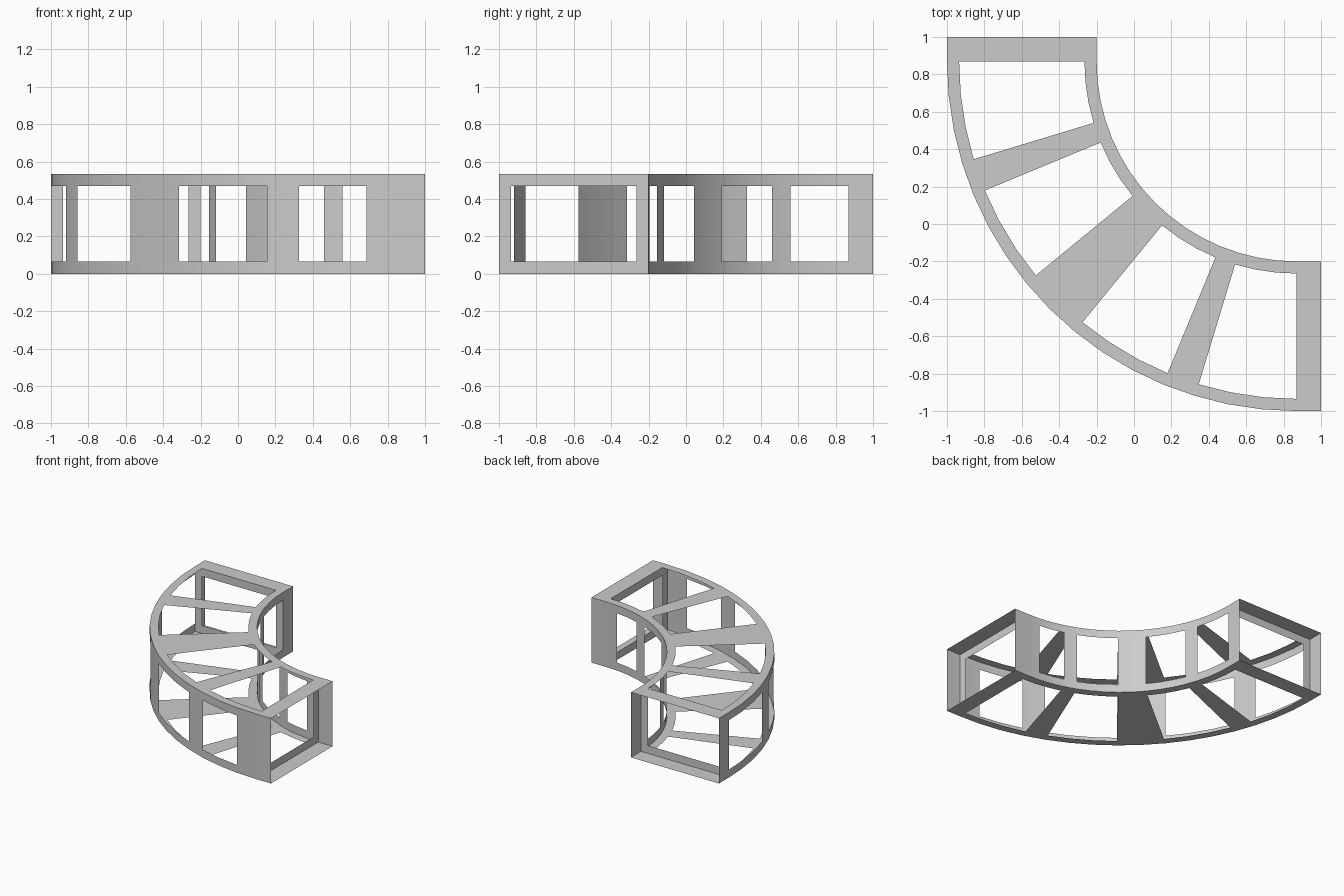
import bpy, bmesh, math

if "Cube" in bpy.data.objects:
    bpy.data.objects.remove(bpy.data.objects["Cube"])

C = 0.87              # centre of the bend (x and y)
R_IN, R_OUT = 1.07, 1.87
H, RIM = 0.535, 0.065
SEG = 16
END = 1.0 - C         # straight length at each end


def place(station, r, z):
    """Point on a cross-section; stations run from the +x end to the +y end."""
    a = math.radians(90) * min(max(station - 1, 0), SEG) / SEG
    x, y = C - r * math.sin(a), C - r * math.cos(a)
    if station == 0:
        x += END
    if station == SEG + 2:
        y += END
    return (x, y, z)


def make_object(name, bm):
    bmesh.ops.recalc_face_normals(bm, faces=bm.faces[:])
    mesh = bpy.data.meshes.new(name)
    bm.to_mesh(mesh)
    bm.free()
    ob = bpy.data.objects.new(name, mesh)
    bpy.context.collection.objects.link(ob)
    bpy.context.view_layer.objects.active = ob
    ob.select_set(True)
    bpy.ops.object.shade_smooth_by_angle(angle=math.radians(30))
    ob.select_set(False)


# Rectangular profile, split into rim / middle / rim on each of four sides
ri, ro = R_IN, R_OUT
profile = [(ri, 0), (ri + RIM, 0), (ro - RIM, 0),
           (ro, 0), (ro, RIM), (ro, H - RIM),
           (ro, H), (ro - RIM, H), (ri + RIM, H),
           (ri, H), (ri, H - RIM), (ri, RIM)]

# Curved duct skin with windows left out between the bars
flat_bars = {0, 4, 8, 9, 13, SEG + 1}
wall_bars = flat_bars | {1}
bm = bmesh.new()
rings = [[bm.verts.new(place(s, r, z)) for r, z in profile] for s in range(SEG + 3)]
for s in range(SEG + 2):
    for i in range(12):
        side, part = divmod(i, 3)
        if part == 1 and s not in (wall_bars if side % 2 else flat_bars):
            continue
        j = (i + 1) % 12
        bm.faces.new((rings[s][i], rings[s][j], rings[s + 1][j], rings[s + 1][i]))
loose = [v for v in bm.verts if not v.link_faces]
bmesh.ops.delete(bm, geom=loose, context='VERTS')
make_object("curved_frame", bm)

# Inner border around each open end
for name, s in (("right_end_flange", 1), ("back_end_flange", SEG + 1)):
    bm = bmesh.new()
    outer = [(ri, 0), (ro, 0), (ro, H), (ri, H)]
    inner = [(ri + RIM, RIM), (ro - RIM, RIM), (ro - RIM, H - RIM), (ri + RIM, H - RIM)]
    vo = [bm.verts.new(place(s, *p)) for p in outer]
    vi = [bm.verts.new(place(s, *p)) for p in inner]
    for i in range(4):
        j = (i + 1) % 4
        bm.faces.new((vo[i], vo[j], vi[j], vi[i]))
    make_object(name, bm)
